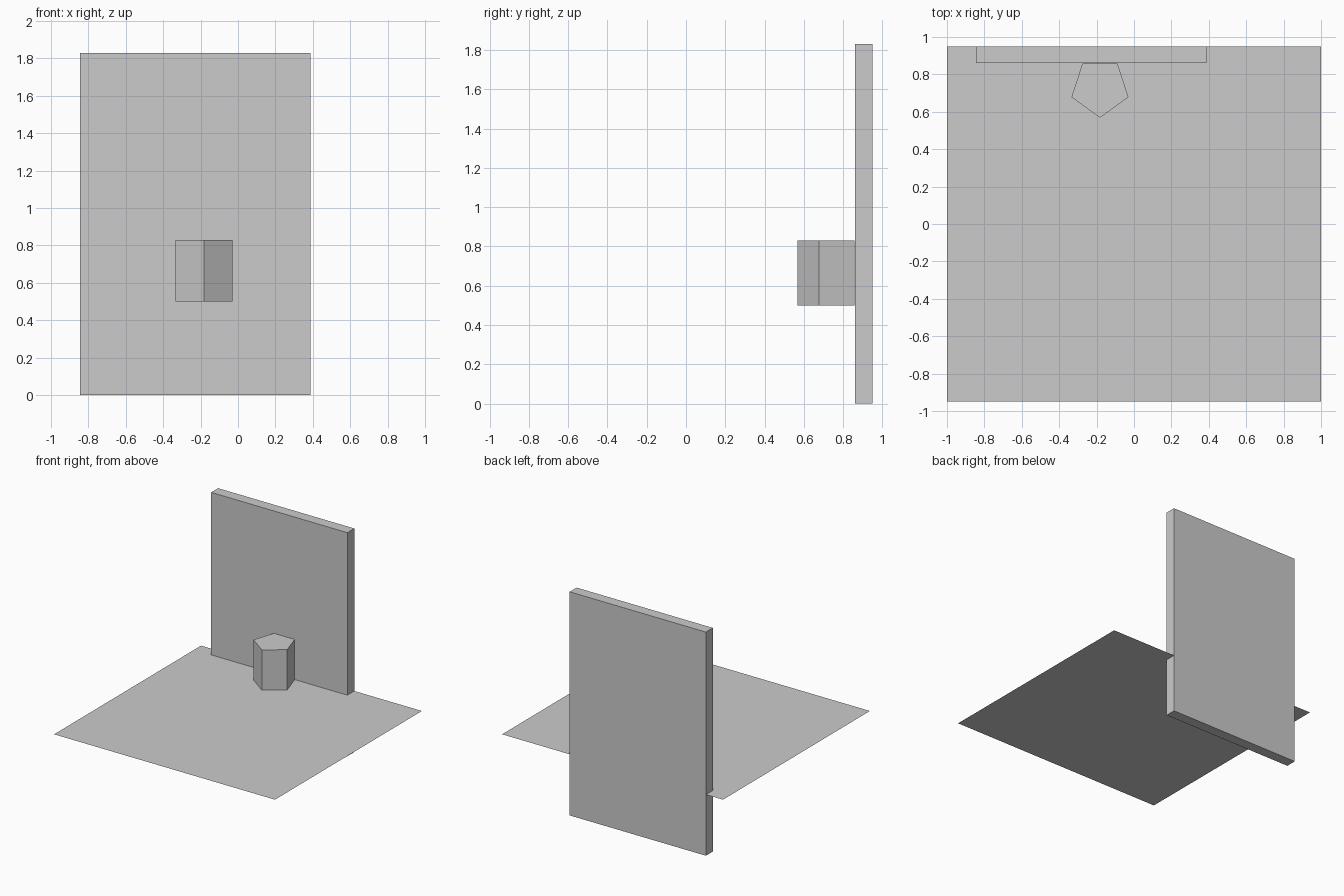
import bpy, math

if "Cube" in bpy.data.objects:
    bpy.data.objects.remove(bpy.data.objects["Cube"])


def box(name, x, y, z):
    """Axis-aligned box from its (min, max) ranges."""
    spans = (x, y, z)
    bpy.ops.mesh.primitive_cube_add(size=1, location=[sum(s) / 2 for s in spans])
    ob = bpy.context.object
    ob.name = name
    ob.scale = [s[1] - s[0] for s in spans]
    bpy.ops.object.transform_apply(location=False, rotation=False, scale=True)
    return ob


FLOOR_Z = 0.5

# Flat single-sided floor sheet
bpy.ops.mesh.primitive_plane_add(size=2, location=(0, 0, FLOOR_Z))
floor = bpy.context.object
floor.name = "floor"
floor.scale.y = 0.95
bpy.ops.object.transform_apply(location=False, rotation=False, scale=True)

# Upright slab at the back edge, reaching below the floor
box("back_wall", (-0.845, 0.388), (0.86, 0.95), (0.0, 1.83))

# Five-sided pedestal with one point facing the front
height = 0.33
bpy.ops.mesh.primitive_cylinder_add(
    vertices=5, radius=0.16, depth=height,
    location=(-0.182, 0.728, FLOOR_Z + height / 2),
    rotation=(0, 0, math.pi))
bpy.context.object.name = "pedestal"
